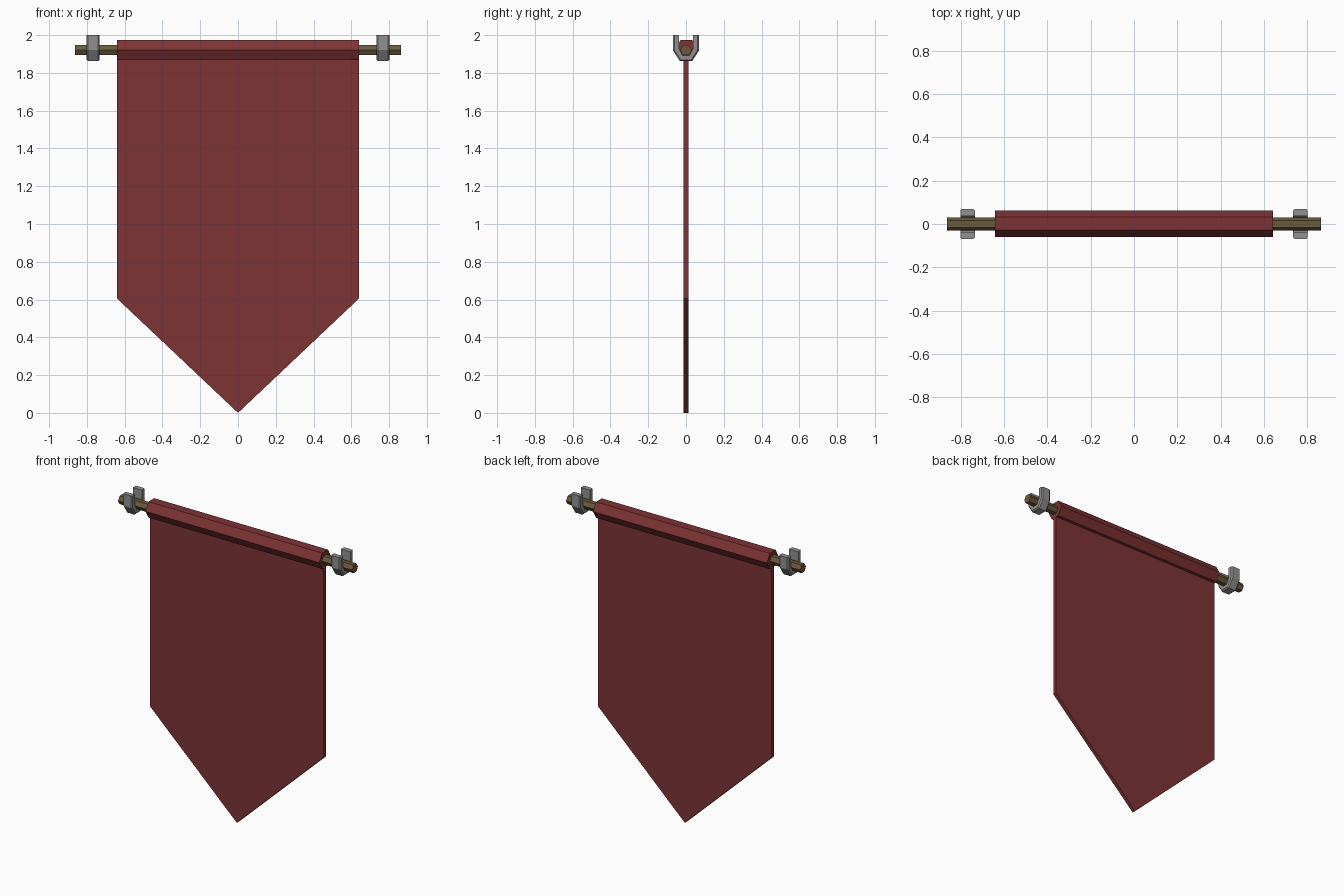
import bpy, bmesh, math

if "Cube" in bpy.data.objects:
    bpy.data.objects.remove(bpy.data.objects["Cube"])

ROD_Z = 1.921


def material(name, rgb):
    m = bpy.data.materials.new(name)
    m.diffuse_color = (*rgb, 1)
    m.use_nodes = True
    m.node_tree.nodes["Principled BSDF"].inputs["Base Color"].default_value = m.diffuse_color
    return m


red = material("red_cloth", (0.21, 0.033, 0.035))
brown = material("wood", (0.15, 0.105, 0.045))
grey = material("metal", (0.28, 0.28, 0.28))


def loft(name, rings, mat, closed=False):
    """Skin matching rings of points; cap the ends unless closed."""
    bm = bmesh.new()
    vs = [[bm.verts.new(p) for p in ring] for ring in rings]
    n, count = len(vs[0]), len(vs)
    for i in range(count if closed else count - 1):
        a, b = vs[i], vs[(i + 1) % count]
        for j in range(n):
            k = (j + 1) % n
            bm.faces.new((a[j], a[k], b[k], b[j]))
    if not closed:
        bm.faces.new(vs[0])
        bm.faces.new(vs[-1])
    bmesh.ops.recalc_face_normals(bm, faces=bm.faces)
    me = bpy.data.meshes.new(name)
    bm.to_mesh(me)
    bm.free()
    me.materials.append(mat)
    ob = bpy.data.objects.new(name, me)
    bpy.context.collection.objects.link(ob)
    return ob


def hex_bar(name, half, radius, y, mat):
    ring = [(y + radius * math.cos(i * math.pi / 3),
             ROD_Z + radius * math.sin(i * math.pi / 3)) for i in range(6)]
    loft(name, [[(x, *p) for p in ring] for x in (-half, half)], mat)


# Rod and the cloth sleeve wrapped around it
hex_bar("rod", 0.862, 0.031, 0.0, brown)
hex_bar("cloth_sleeve", 0.64, 0.061, 0.002, red)

# Hanging cloth with a pointed lower end
outline = [(-0.64, 1.9), (0.64, 1.9), (0.64, 0.605), (0, 0), (-0.64, 0.605)]
loft("banner_cloth", [[(x, y, z) for x, z in outline] for y in (-0.012, 0.012)], red)

# Open U-shaped brackets: outer and inner side profiles (y, z)
outer = [(-0.07, 2.0), (-0.07, 1.92), (-0.032, 1.862),
         (0.032, 1.862), (0.07, 1.92), (0.07, 2.0)]
inner = [(-0.037, 2.0), (-0.037, 1.928), (-0.018, 1.892),
         (0.018, 1.892), (0.037, 1.928), (0.037, 2.0)]
HALF, CHAMFER = 0.034, 0.25
for side, cx in (("left", -0.767), ("right", 0.767)):
    rings = []
    for (oy, oz), (iy, iz) in zip(outer, inner):
        sy, sz = oy + (iy - oy) * CHAMFER, oz + (iz - oz) * CHAMFER
        rings.append([(cx - HALF, iy, iz), (cx + HALF, iy, iz), (cx + HALF, sy, sz),
                      (cx + HALF - 0.008, oy, oz), (cx - HALF + 0.008, oy, oz),
                      (cx - HALF, sy, sz)])
    loft("bracket_" + side, rings, grey)
